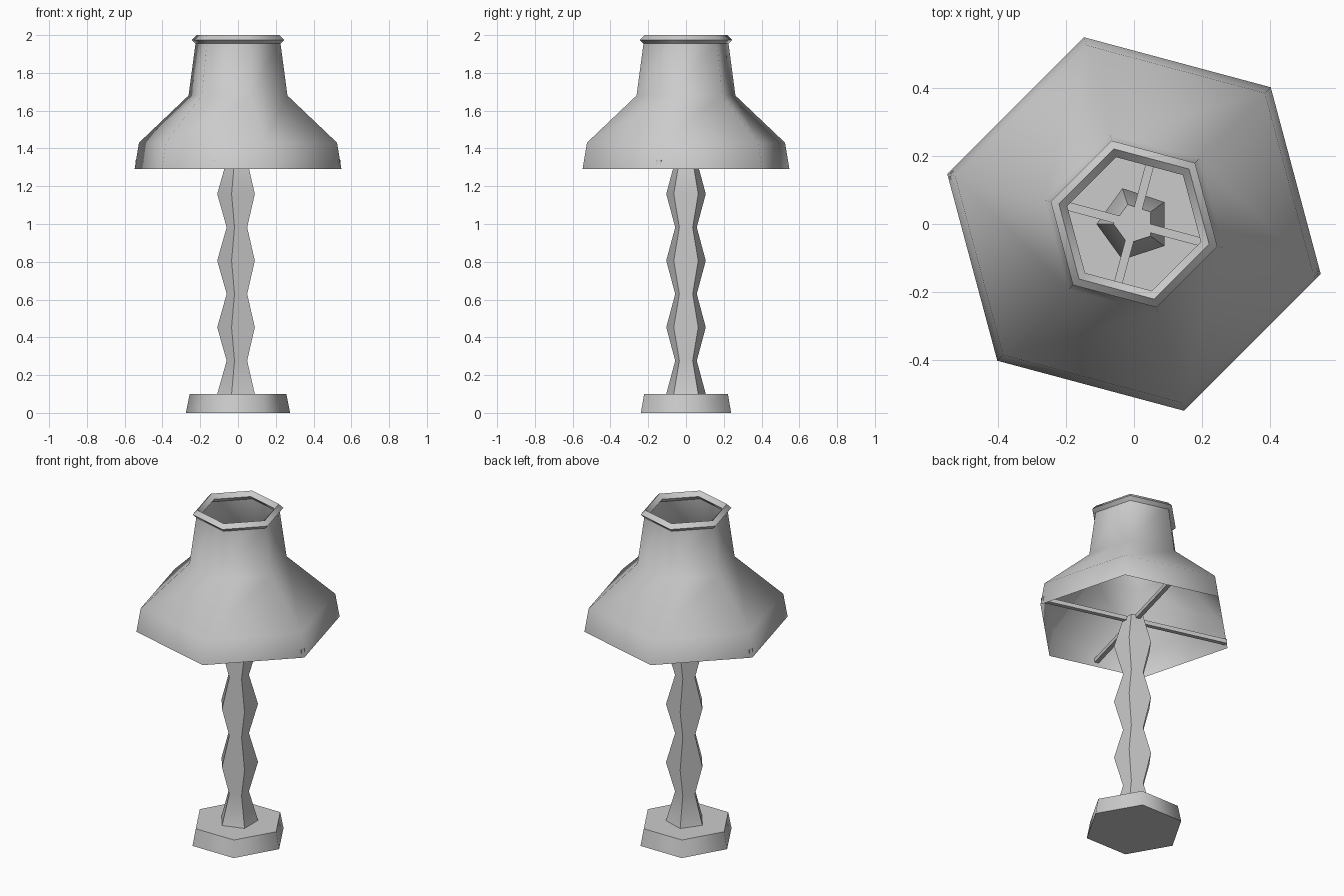
import bpy, bmesh, math
from math import radians, cos, sin
from mathutils import Matrix

if "Cube" in bpy.data.objects:
    bpy.data.objects.remove(bpy.data.objects["Cube"])


def finish(name, bm):
    """Turn a bmesh into an object, smooth up to the hexagon side angle."""
    bmesh.ops.recalc_face_normals(bm, faces=bm.faces[:])
    mesh = bpy.data.meshes.new(name)
    bm.to_mesh(mesh)
    bm.free()
    mesh.shade_smooth()
    mesh.set_sharp_from_angle(angle=radians(61))
    obj = bpy.data.objects.new(name, mesh)
    bpy.context.collection.objects.link(obj)
    return obj


def lathe(name, profile, sides, turn=0, caps=True, closed=False):
    """Spin (radius, z) points around z with few sides."""
    bm = bmesh.new()
    rings = []
    for r, z in profile:
        angles = [radians(turn + 360 * i / sides) for i in range(sides)]
        rings.append([bm.verts.new((r * cos(a), r * sin(a), z)) for a in angles])
    pairs = list(zip(rings, rings[1:]))
    if closed:
        pairs.append((rings[-1], rings[0]))
    for low, high in pairs:
        for i in range(sides):
            j = (i + 1) % sides
            bm.faces.new((low[i], low[j], high[j], high[i]))
    if caps and not closed:
        bm.faces.new(rings[0][::-1])
        bm.faces.new(rings[-1])
    return finish(name, bm)


def bar(name, length, angle, z, size=0.025):
    """Thin square bar across the shade."""
    bm = bmesh.new()
    bmesh.ops.create_cube(bm, size=1, matrix=(
        Matrix.Translation((0, 0, z)) @ Matrix.Rotation(radians(angle), 4, 'Z')
        @ Matrix.Diagonal((length, size, size, 1))))
    return finish(name, bm)


# Hexagonal foot
lathe("base", [(0.276, 0), (0.256, 0.1)], 6)

# Five-sided stem, alternating thick and thin
stem = [(0.11 if i % 2 == 0 else 0.06, 0.1 + i * 0.1765) for i in range(8)]
lathe("stem", stem, 5, turn=180)

# Open hexagonal shade
lathe("shade", [(0.567, 1.29), (0.543, 1.43), (0.271, 1.68), (0.231, 1.97)],
      6, turn=-15, caps=False)

# Diamond-section rim around the top opening
lathe("shade_rim", [(0.228, 1.95), (0.253, 1.975), (0.228, 2.0), (0.203, 1.975)],
      6, turn=-15, closed=True)

# Crossed bars carrying the shade
bar("support_bar_long", 1.115, -15, 1.325)
bar("support_bar_short", 0.968, 75, 1.325)
